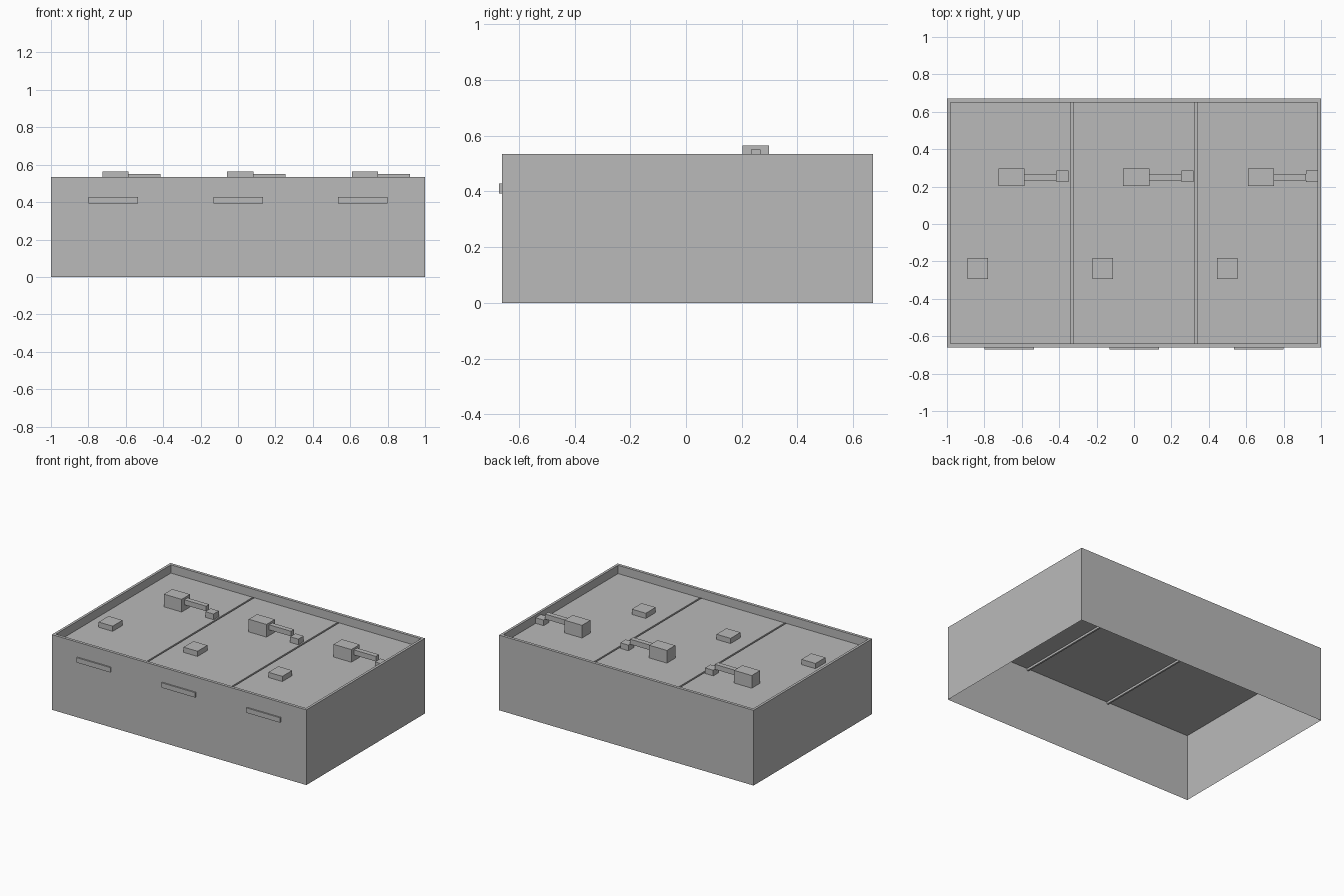
import bpy
import bmesh

cube = bpy.data.objects.get("Cube")
if cube:
    bpy.data.objects.remove(cube, do_unlink=True)

grey = bpy.data.materials.new("plain_grey")
grey.use_nodes = True
grey.diffuse_color = (0.49, 0.49, 0.49, 1)
grey.node_tree.nodes["Principled BSDF"].inputs["Base Color"].default_value = grey.diffuse_color

FRONT, BACK, SIDE = -0.661, 0.67, 1.0
WALL_TOP, ROOF = 0.534, 0.475
RIM_X, RIM_Y = 0.018, 0.021
BAY = 2 * SIDE / 3
GROOVE_HALF, GROOVE_FLOOR = 0.006, ROOF - 0.015


def finish(name, bm):
    mesh = bpy.data.meshes.new(name)
    bm.to_mesh(mesh)
    bm.free()
    mesh.materials.append(grey)
    obj = bpy.data.objects.new(name, mesh)
    bpy.context.collection.objects.link(obj)
    return obj


def box(name, xs, ys, zs):
    bm = bmesh.new()
    bmesh.ops.create_cube(bm, size=1)
    for v in bm.verts:
        v.co = [r[0] if c < 0 else r[1] for c, r in zip(v.co, (xs, ys, zs))]
    return finish(name, bm)


def ring(bm, inset_x, inset_y, z):
    x, y0, y1 = SIDE - inset_x, FRONT + inset_y, BACK - inset_y
    return [bm.verts.new((a, b, z)) for a, b in ((-x, y0), (x, y0), (x, y1), (-x, y1))]


# Open-bottomed shell: outer walls, parapet top and parapet inside
bm = bmesh.new()
rings = [ring(bm, 0, 0, 0), ring(bm, 0, 0, WALL_TOP),
         ring(bm, RIM_X, RIM_Y, WALL_TOP), ring(bm, RIM_X, RIM_Y, ROOF)]
for low, high in zip(rings, rings[1:]):
    for i in range(4):
        j = (i + 1) % 4
        bm.faces.new((low[i], low[j], high[j], high[i]))
finish("walls", bm)

# Sunken roof sheet, folded down into a narrow groove between bays
profile = [(-SIDE, ROOF)]
for x in (-BAY / 2, BAY / 2):
    a, b = x - GROOVE_HALF, x + GROOVE_HALF
    profile += [(a, ROOF), (a, GROOVE_FLOOR), (b, GROOVE_FLOOR), (b, ROOF)]
profile.append((SIDE, ROOF))
bm = bmesh.new()
near, far = [[bm.verts.new((x, y, z)) for x, z in profile] for y in (FRONT, BACK)]
for i in range(len(profile) - 1):
    bm.faces.new((near[i], near[i + 1], far[i + 1], far[i]))
finish("roof", bm)

# Roof equipment and front plate, repeated in each bay
for name, c in (("right", -BAY), ("middle", 0), ("left", BAY)):
    box(f"roof_unit_{name}", (c - 0.058, c + 0.082), (0.203, 0.297), (ROOF, 0.565))
    box(f"duct_{name}", (c + 0.082, c + 0.253), (0.233, 0.268), (0.515, 0.551))
    box(f"duct_end_{name}", (c + 0.253, c + 0.317), (0.225, 0.285), (ROOF, 0.515))
    box(f"roof_hatch_{name}", (c - 0.223, c - 0.113), (-0.293, -0.182), (ROOF, 0.512))
    box(f"front_plate_{name}", (c - 0.132, c + 0.133), (-0.671, FRONT), (0.393, 0.428))
